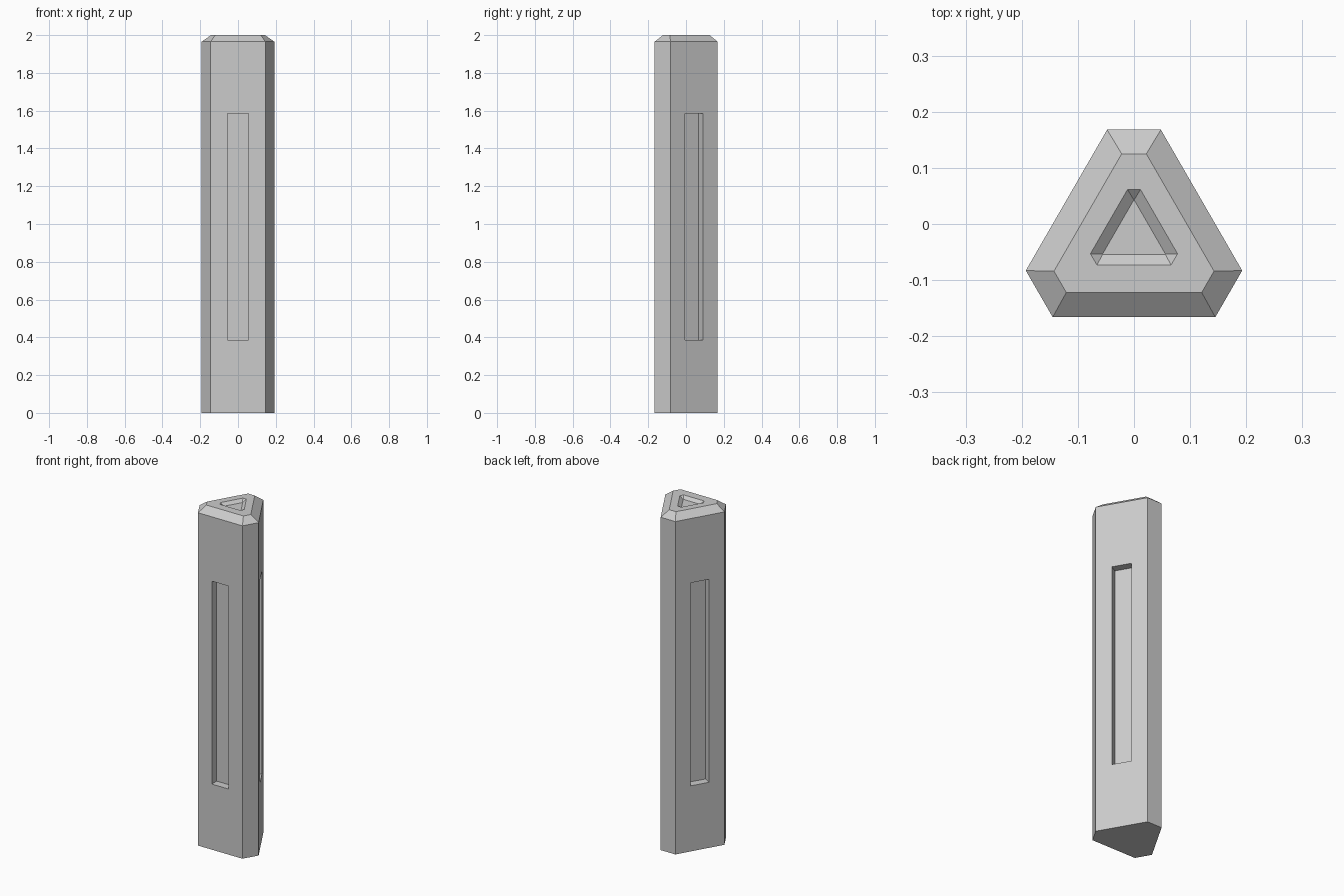
import bpy, bmesh
from math import radians, sqrt
from mathutils import Matrix, Vector

if "Cube" in bpy.data.objects:
    bpy.data.objects.remove(bpy.data.objects["Cube"])


def ring(cy, d, t, z):
    """Triangle with cut corners: d = centre to long side, t = centre to cut corner."""
    x = (t - d / 2) * 2 / sqrt(3)
    pts = []
    for k in range(3):
        rot = Matrix.Rotation(radians(120 * k), 3, 'Z')
        for sx in (-x, x):
            pts.append(rot @ Vector((sx, -d, 0)) + Vector((0, cy, z)))
    return pts


def loft(name, rings):
    bm = bmesh.new()
    loops = [[bm.verts.new(p) for p in r] for r in rings]
    n = len(loops[0])
    for a, b in zip(loops, loops[1:]):
        for i in range(n):
            j = (i + 1) % n
            bm.faces.new((a[i], a[j], b[j], b[i]))
    bm.faces.new(loops[0][::-1])
    bm.faces.new(loops[-1])
    bmesh.ops.recalc_face_normals(bm, faces=bm.faces)
    me = bpy.data.meshes.new(name)
    bm.to_mesh(me)
    bm.free()
    ob = bpy.data.objects.new(name, me)
    bpy.context.collection.objects.link(ob)
    return ob


CY, D, T = -0.027, 0.139, 0.195

# Post with chamfered top
post = loft("post", [ring(CY, D, T, 0), ring(CY, D, T, 1.965),
                     ring(CY, 0.095, 0.152, 2.0)])

# Sloped recess in the top face
cutters = [loft("top_recess_cutter", [
    ring(-0.0215, 0.0325, 0.0645, 1.984),
    ring(-0.0215, 0.0515, 0.083, 2.0),
    ring(-0.0215, 0.0515, 0.083, 2.05)])]

# Long slot in each of the three wide sides
for k in range(3):
    rot = Matrix.Translation((0, CY, 0)) @ Matrix.Rotation(radians(120 * k), 4, 'Z')
    y0, y1 = -D - 0.05, -D + 0.046
    rect = [(-0.055, y0), (0.055, y0), (0.055, y1), (-0.055, y1)]
    cutters.append(loft("slot_cutter", [
        [rot @ Vector((x, y, z)) for x, y in rect] for z in (0.387, 1.585)]))

# Cut the recesses, then remove the cutters
bpy.context.view_layer.objects.active = post
for c in cutters:
    c.hide_render = True
    mod = post.modifiers.new("recess", 'BOOLEAN')
    mod.operation = 'DIFFERENCE'
    mod.solver = 'EXACT'
    mod.object = c
    bpy.ops.object.modifier_apply(modifier=mod.name)
    bpy.data.objects.remove(c)
